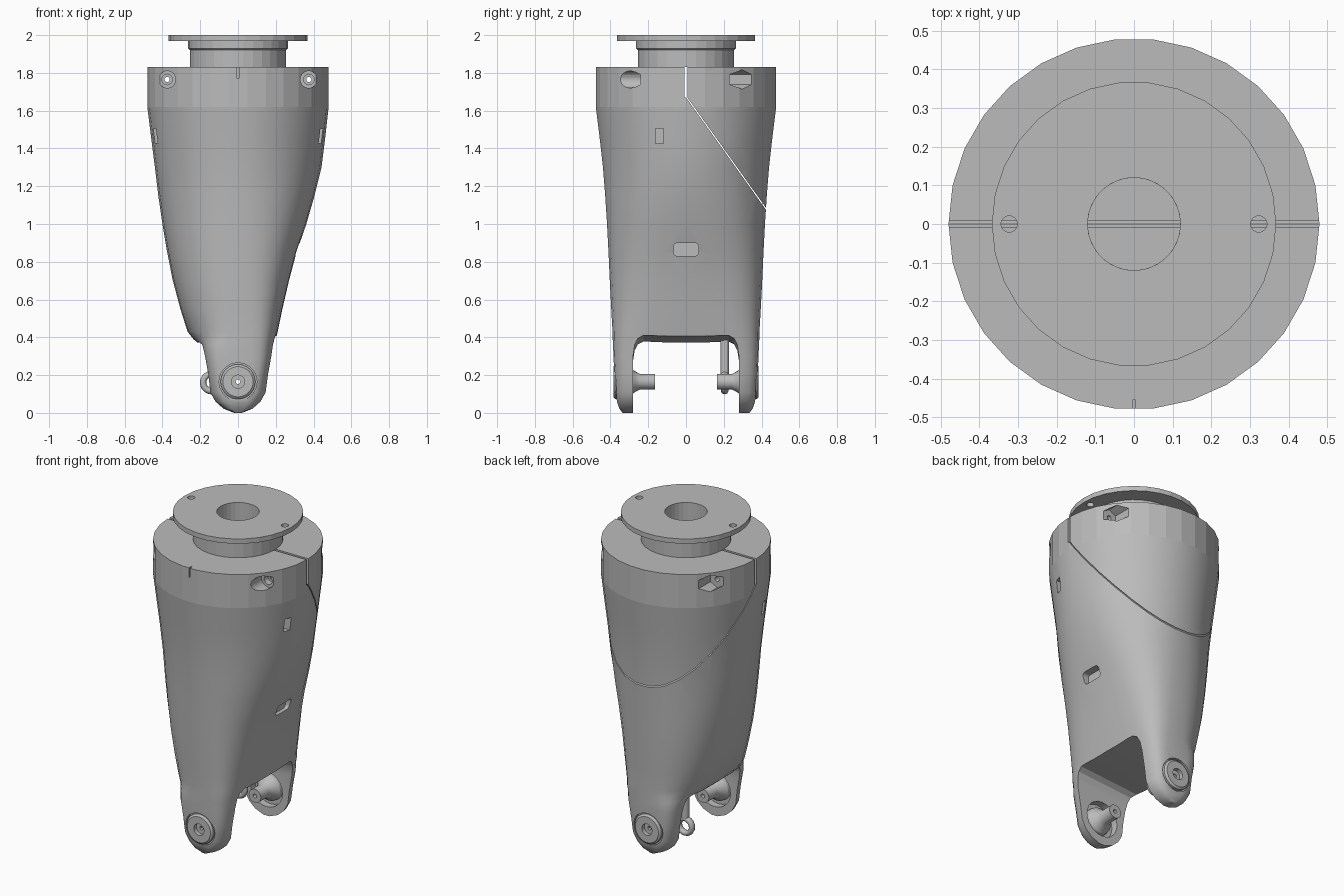
import bpy, bmesh, math
from mathutils import Matrix, Vector

if "Cube" in bpy.data.objects:
    bpy.data.objects.remove(bpy.data.objects["Cube"], do_unlink=True)

GREY = bpy.data.materials.new("plain_grey")
GREY.use_nodes = True
colour = (0.5, 0.5, 0.5, 1)
GREY.diffuse_color = colour
GREY.node_tree.nodes["Principled BSDF"].inputs["Base Color"].default_value = colour


def finish(name, bm):
    bmesh.ops.recalc_face_normals(bm, faces=bm.faces)
    mesh = bpy.data.meshes.new(name)
    bm.to_mesh(mesh)
    bm.free()
    mesh.materials.append(GREY)
    obj = bpy.data.objects.new(name, mesh)
    bpy.context.collection.objects.link(obj)
    return obj


def skin(bm, rings, closed=False):
    """Join equal rings of vertices with quads."""
    pairs = list(zip(rings, rings[1:]))
    if closed:
        pairs.append((rings[-1], rings[0]))
    for a, b in pairs:
        for i in range(len(a)):
            j = (i + 1) % len(a)
            bm.faces.new((a[i], a[j], b[j], b[i]))


def lathe(name, profile, matrix=Matrix(), segs=30):
    """Spin a closed (radius, height) profile about the axis."""
    bm = bmesh.new()
    rings = []
    for r, h in profile:
        angles = [math.tau * i / segs for i in range(segs)]
        rings.append([bm.verts.new(matrix @ Vector((r * math.cos(a), r * math.sin(a), h)))
                      for a in angles])
    skin(bm, rings, closed=True)
    return finish(name, bm)


def rod(name, radius, start, end, segs=24):
    start, end = Vector(start), Vector(end)
    axis = end - start
    turn = axis.to_track_quat('Z', 'Y').to_matrix().to_4x4()
    bm = bmesh.new()
    bmesh.ops.create_cone(bm, cap_ends=True, segments=segs, radius1=radius, radius2=radius,
                          depth=axis.length, matrix=Matrix.Translation((start + end) / 2) @ turn)
    return finish(name, bm)


def box(name, centre, size, tilt=0, bevel=0):
    bm = bmesh.new()
    bmesh.ops.create_cube(bm, size=1, matrix=Matrix.Diagonal((*size, 1)))
    if bevel:
        edges = [e for e in bm.edges if abs((e.verts[0].co - e.verts[1].co).x) > 0.01]
        bmesh.ops.bevel(bm, geom=edges, offset=bevel, segments=4, profile=0.5, affect='EDGES')
    bm.transform(Matrix.Translation(centre) @ Matrix.Rotation(tilt, 4, 'X'))
    return finish(name, bm)


def select(obj):
    bpy.ops.object.select_all(action='DESELECT')
    obj.select_set(True)
    bpy.context.view_layer.objects.active = obj


def cut(obj, cutter):
    cutter.hide_render = True
    mod = obj.modifiers.new("cut", 'BOOLEAN')
    mod.operation = 'DIFFERENCE'
    mod.solver = 'EXACT'
    mod.object = cutter
    select(obj)
    bpy.ops.object.modifier_apply(modifier=mod.name)
    bpy.data.objects.remove(cutter, do_unlink=True)


def smooth(obj, degrees=30):
    select(obj)
    bpy.ops.object.shade_smooth_by_angle(angle=math.radians(degrees))


AXLE = 0.165

# Housing sections: height, -x width, +x width, depth, -x and +x squareness
sections = []
for t in (8, 30, 50, 70):
    a = math.radians(t)
    w = AXLE * math.sin(a)
    sections.append((AXLE * (1 - math.cos(a)), w, w, 0.33 + 0.047 * math.sin(a), 5, 5))
sections[0] = (0, *sections[0][1:])
sections += [
    (0.2, 0.165, 0.167, 0.38, 5, 5),
    (0.3, 0.183, 0.185, 0.385, 5, 5),
    (0.36, 0.2, 0.195, 0.387, 4, 4.5),
    (0.39, 0.235, 0.2, 0.389, 2.8, 4.5),
    (0.43, 0.267, 0.21, 0.39, 2.5, 4),
    (0.55, 0.305, 0.235, 0.397, 2.4, 3.5),
    (0.7, 0.345, 0.27, 0.405, 2.3, 3),
    (0.85, 0.375, 0.31, 0.412, 2.2, 2.7),
    (1, 0.4, 0.362, 0.42, 2.1, 2.4),
    (1.15, 0.422, 0.405, 0.43, 2, 2.2),
    (1.3, 0.44, 0.442, 0.442, 2, 2),
    (1.45, 0.459, 0.461, 0.459, 2, 2),
    (1.62, 0.48, 0.48, 0.48, 2, 2),
    (1.83, 0.48, 0.48, 0.48, 2, 2),
]
SEGS = 30
bm = bmesh.new()
rings = []
for z, left, right, depth, n_left, n_right in sections:
    ring = []
    for i in range(SEGS):
        c, s = math.cos(math.tau * i / SEGS), math.sin(math.tau * i / SEGS)
        w, n = (right, n_right) if c > 0 else (left, n_left)
        x = math.copysign(w * abs(c) ** (2 / n), c)
        y = math.copysign(depth * abs(s) ** (2 / n), s)
        ring.append(bm.verts.new((x, y, z)))
    rings.append(ring)
skin(bm, rings)
bm.faces.new(rings[0])
bm.faces.new(rings[-1])
housing = finish("housing", bm)

# Arched opening between the two legs
arch = [(0.28, -0.1), (0.28, 0.29), (0.272, 0.345), (0.255, 0.378), (0.225, 0.395), (0.1, 0.39)]
outline = arch + [(-y, z) for y, z in reversed(arch)]
bm = bmesh.new()
skin(bm, [[bm.verts.new((x, y, z + 0.08 * x)) for y, z in outline] for x in (-0.6, 0.6)])
bm.verts.ensure_lookup_table()
bm.faces.new(bm.verts[:len(outline)])
bm.faces.new(bm.verts[len(outline):])
cut(housing, finish("leg_gap", bm))

# Axle hole and round recesses in both legs
for side in (-1, 1):
    cut(housing, rod("inner_recess", 0.11, (0, side * 0.2, AXLE), (0, side * 0.325, AXLE)))
    cut(housing, rod("outer_recess", 0.1, (0, side * 0.36, AXLE), (0, side * 0.5, AXLE)))
cut(housing, rod("axle_hole", 0.012, (0, -1, AXLE), (0, 1, AXLE), 12))

# Clamp bolts, round at the front and hexagonal at the back, and side windows
for side in (-1, 1):
    x, z = side * 0.375, 1.765
    cut(housing, rod("bolt_head", 0.045, (x, -0.6, z), (x, -0.24, z)))
    cut(housing, rod("bolt_step", 0.028, (x, -0.3, z), (x, -0.2, z)))
    cut(housing, rod("bolt_nut", 0.052, (x, 0.23, z), (x, 0.6, z), 6))
    cut(housing, rod("bolt_hole", 0.014, (x, -0.6, z), (x, 0.6, z), 12))
    cut(housing, box("window", (side * 0.46, -0.14, 1.465), (0.12, 0.042, 0.08)))
cut(housing, box("side_slot", (0.35, 0, 0.865), (0.14, 0.135, 0.068), bevel=0.02))

# Bore, clamp slit, front notch and the slanted seam of the back panel
cut(housing, rod("bore", 0.12, (0, 0, 1.71), (0, 0, 2), SEGS))
cut(housing, box("clamp_slit", (0, 0, 1.76), (1.2, 0.016, 0.18)))
cut(housing, box("front_notch", (0, -0.48, 1.81), (0.008, 0.05, 0.08)))
run, drop = 0.42, -0.59
cut(housing, box("seam", (0, run * 0.6, 1.675 + drop * 0.6),
                 (1.2, math.hypot(run, drop) * 1.2, 0.006), math.atan2(drop, run)))
smooth(housing)
for face in housing.data.polygons:
    if face.center.z > 1.6:
        face.use_smooth = False

# Mounting flange on its neck
flange = lathe("flange", [(0.12, 1.83), (0.255, 1.83), (0.255, 1.92), (0.265, 1.93),
                          (0.265, 1.97), (0.368, 1.97), (0.368, 2), (0.12, 2)])
for side in (-1, 1):
    cut(flange, rod("flange_hole", 0.021, (side * 0.323, 0, 1.9), (side * 0.323, 0, 2.1)))

# Axle bosses inside the legs and washers outside
for side, place in ((-1, "front"), (1, "back")):
    turn = Matrix.Rotation(side * math.pi / 2, 4, 'X')
    inward = Matrix.Translation((0, side * 0.33, AXLE)) @ turn
    smooth(lathe(place + "_axle_boss", [(0.012, 0), (0.085, 0), (0.08, 0.03), (0.055, 0.06),
                                        (0.042, 0.085), (0.042, 0.165), (0.012, 0.165)], inward, 20))
    outward = Matrix.Translation((0, side * 0.355, AXLE)) @ turn.inverted()
    smooth(lathe(place + "_washer", [(0.035, 0), (0.092, 0), (0.092, 0.02), (0.08, 0.03),
                                     (0.035, 0.03)], outward), 20)

# Small hook hanging beside the back leg
hook = Vector((-0.14, 0.205, 0.16))
smooth(rod("hook_rod", 0.022, hook + Vector((0, 0, 0.04)), hook + Vector((0, 0, 0.26)), 12))
tube = [(0.045 + 0.017 * math.cos(math.tau * i / 8), 0.02 * math.sin(math.tau * i / 8))
        for i in range(8)]
smooth(lathe("hook_ring", tube, Matrix.Translation(hook) @ Matrix.Rotation(math.pi / 2, 4, 'X'), 20), 60)
